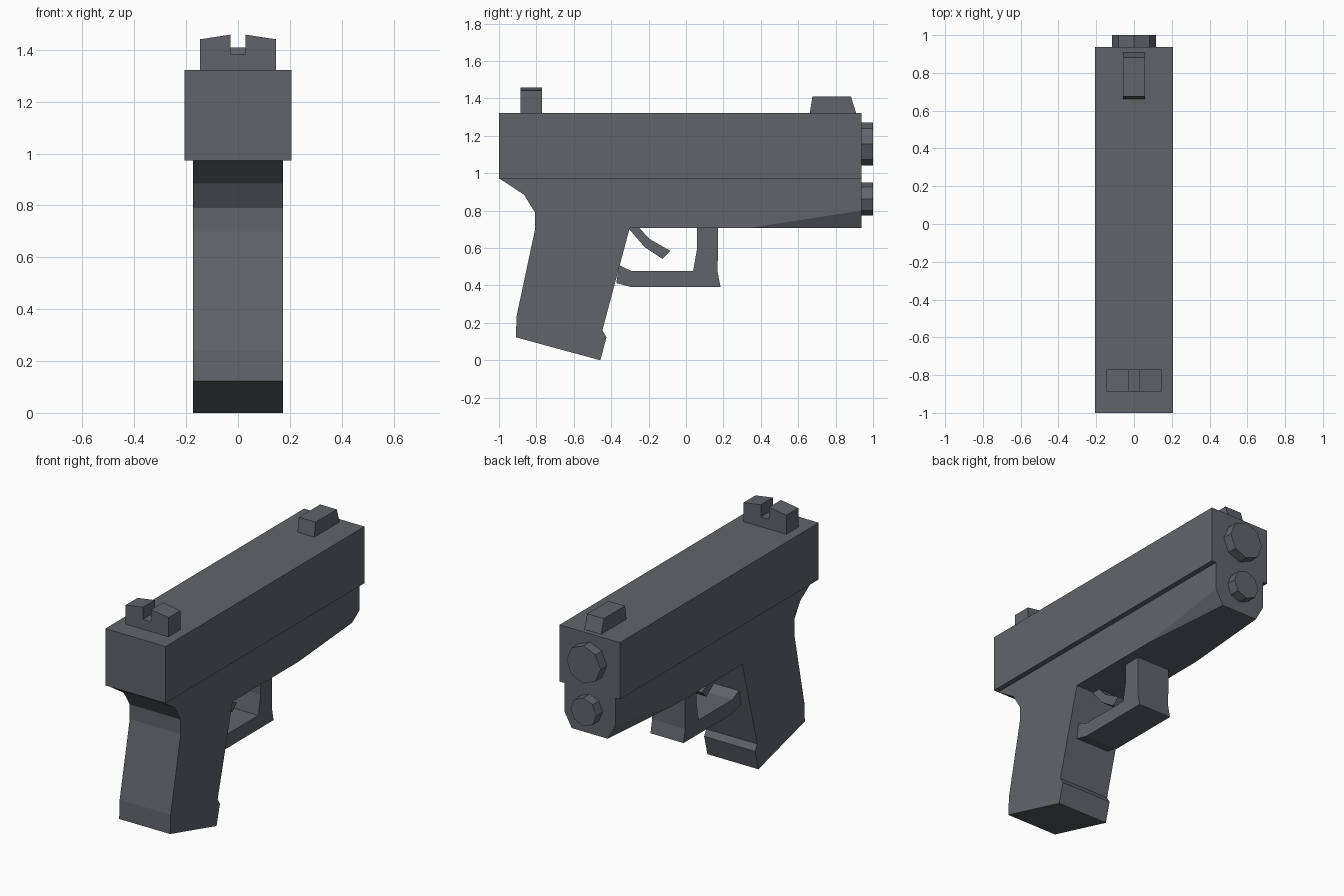
import bpy, bmesh, math
from mathutils import Vector

if "Cube" in bpy.data.objects:
    bpy.data.objects.remove(bpy.data.objects["Cube"])

mat = bpy.data.materials.new("gunmetal_grey")
mat.diffuse_color = (0.12, 0.127, 0.143, 1)
mat.use_nodes = True
mat.node_tree.nodes["Principled BSDF"].inputs["Base Color"].default_value = mat.diffuse_color


def finish(name, bm):
    bmesh.ops.recalc_face_normals(bm, faces=bm.faces)
    me = bpy.data.meshes.new(name)
    bm.to_mesh(me)
    bm.free()
    me.materials.append(mat)
    ob = bpy.data.objects.new(name, me)
    bpy.context.collection.objects.link(ob)
    return ob


def prism(points, axis, lo, hi):
    """Extrude a flat profile: axis 'x' takes (y, z) points, 'y' takes (x, z)."""
    def place(p, d):
        return (d, p[0], p[1]) if axis == 'x' else (p[0], d, p[1])
    bm = bmesh.new()
    a = [bm.verts.new(place(p, lo)) for p in points]
    b = [bm.verts.new(place(p, hi)) for p in points]
    bm.faces.new(a)
    bm.faces.new(b[::-1])
    for i in range(len(points)):
        j = (i + 1) % len(points)
        bm.faces.new((a[i], a[j], b[j], b[i]))
    return bm, a, b


# slide
FRONT, SEAM, TOP = 0.938, 0.973, 1.323
bm, _, _ = prism([(-1, SEAM), (FRONT, SEAM), (FRONT, TOP), (-1, TOP)], 'x', -0.206, 0.206)
finish("slide", bm)

# frame and grip in one profile; the front lower corner is added below
W, BELLY = 0.174, 0.708
profile = [(0.34, BELLY), (FRONT, 0.80), (FRONT, SEAM), (-1, SEAM), (-0.866, 0.885),
           (-0.807, 0.79), (-0.807, 0.70), (-0.905, 0.24), (-0.91, 0.123),
           (-0.458, 0), (-0.425, 0.123), (-0.447, 0.16), (-0.301, BELLY)]
bm, a, b = prism(profile, 'x', -W, W)
# tapered chamfers running forward along the underside
slope = next(f for f in bm.faces if set(f.verts) == {a[0], a[1], b[0], b[1]})
bmesh.ops.delete(bm, geom=[slope], context='FACES_ONLY')
l = bm.verts.new((-0.123, FRONT, BELLY))
r = bm.verts.new((0.123, FRONT, BELLY))
for vs in ((a[0], a[1], l), (b[0], b[1], r), (a[0], b[0], r, l), (a[1], b[1], r, l)):
    bm.faces.new(vs)
finish("frame_and_grip", bm)

# trigger guard
guard = [(-0.373, 0.413), (-0.292, 0.391), (0.185, 0.391), (0.169, 0.472), (0.172, BELLY),
         (0.059, BELLY), (0.059, 0.595), (0.038, 0.477), (-0.292, 0.477), (-0.357, 0.509)]
finish("trigger_guard", prism(guard, 'x', -0.113, 0.113)[0])

# trigger
trigger = [(-0.303, 0.70), (-0.222, 0.606), (-0.126, 0.542), (-0.083, 0.584),
           (-0.196, 0.649), (-0.25, BELLY), (-0.303, BELLY)]
finish("trigger", prism(trigger, 'x', -0.05, 0.05)[0])

# front sight
sight = [(0.662, TOP), (0.676, 1.41), (0.882, 1.41), (0.909, TOP)]
finish("front_sight", prism(sight, 'x', -0.057, 0.057)[0])

# notched rear sight
half = [(0.146, TOP), (0.146, 1.441), (0.028, 1.459), (0.028, 1.384)]
rear = half + [(-x, z) for x, z in reversed(half)]
finish("rear_sight", prism(rear, 'y', -0.886, -0.77)[0])

# octagonal barrel end and the rod end below it
for name, z, rad in (("barrel_end", 1.156, 0.116), ("guide_rod_end", 0.863, 0.088)):
    ring = [(rad * math.cos(i * math.pi / 4), z + rad * math.sin(i * math.pi / 4))
            for i in range(8)]
    finish(name, prism(ring, 'y', FRONT, 1.0)[0])
